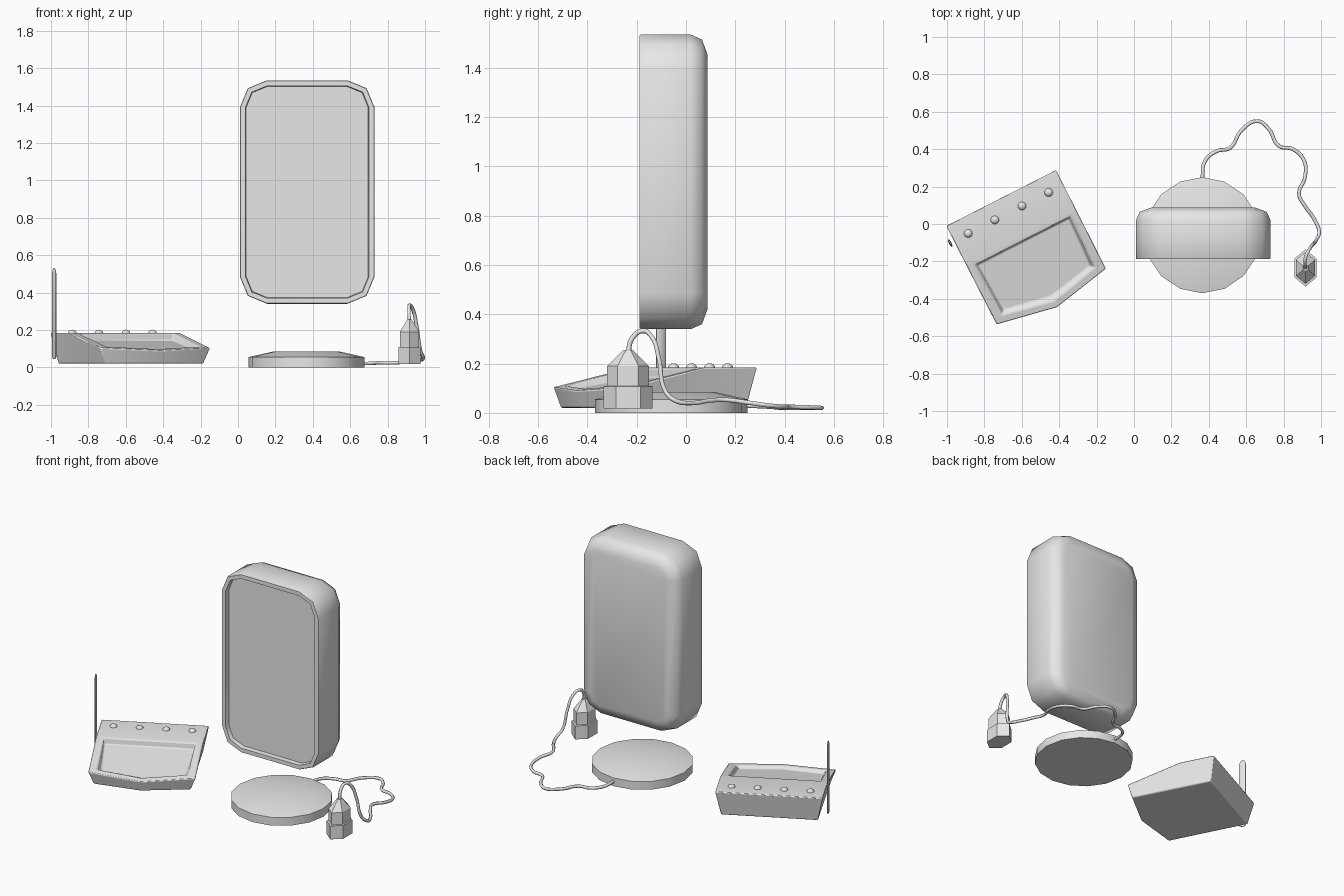
import bpy, bmesh, math
from mathutils import Vector

if "Cube" in bpy.data.objects:
    bpy.data.objects.remove(bpy.data.objects["Cube"])

grey = bpy.data.materials.new("light grey")
grey.diffuse_color = (0.8, 0.8, 0.8, 1)
grey.use_nodes = True
grey.node_tree.nodes["Principled BSDF"].inputs["Base Color"].default_value = grey.diffuse_color


def finish(bm, name, angle):
    """Turn a bmesh into a shaded object with the grey material."""
    bmesh.ops.recalc_face_normals(bm, faces=bm.faces)
    mesh = bpy.data.meshes.new(name)
    bm.to_mesh(mesh)
    bm.free()
    mesh.materials.append(grey)
    ob = bpy.data.objects.new(name, mesh)
    bpy.context.collection.objects.link(ob)
    bpy.ops.object.select_all(action='DESELECT')
    ob.select_set(True)
    bpy.context.view_layer.objects.active = ob
    bpy.ops.object.shade_smooth_by_angle(angle=math.radians(angle))
    return ob


def bridge(bm, a, b):
    n = len(a)
    for i in range(n):
        bm.faces.new((a[i], a[(i + 1) % n], b[(i + 1) % n], b[i]))


def loft(name, rings, angle):
    """Skin a list of closed rings and cap both ends."""
    bm = bmesh.new()
    vs = [[bm.verts.new(p) for p in ring] for ring in rings]
    for a, b in zip(vs, vs[1:]):
        bridge(bm, a, b)
    bm.faces.new(vs[0])
    bm.faces.new(vs[-1])
    return finish(bm, name, angle)


def disc_ring(cx, cy, z, rx, ry, n, start=0.0):
    return [(cx + rx * math.cos(start + 2 * math.pi * i / n),
             cy + ry * math.sin(start + 2 * math.pi * i / n), z) for i in range(n)]


# Monitor: rounded-corner outline lofted through depth, with a recessed screen
def screen_ring(y, inset):
    hw, hh, r = 0.36 - inset, 0.5975 - inset, 0.145 - inset
    pts = []
    for k, (sx, sz) in enumerate(((1, 1), (-1, 1), (-1, -1), (1, -1))):
        for j in range(3):
            a = math.pi / 2 * k + math.pi / 4 * j
            pts.append((0.37 + sx * (hw - r) + r * math.cos(a), y,
                        0.9375 + sz * (hh - r) + r * math.sin(a)))
    return pts


loft("monitor", [screen_ring(y, i) for y, i in (
    (-0.16, 0.034), (-0.188, 0.03), (-0.188, 0.003), (-0.183, 0.0),
    (0.02, 0.0), (0.065, 0.02), (0.087, 0.08))], 50)

# Round stand base
loft("base", [disc_ring(0.365, -0.06, z, r, r, 16) for z, r in (
    (0, 0.31), (0.055, 0.31), (0.085, 0.175))], 30)

# Power plug: flattened hexagonal body with a tapered top
loft("plug", [disc_ring(0.917, -0.235, z, r * 0.7, r, 6, math.pi / 2) for z, r in (
    (0.018, 0.099), (0.108, 0.099), (0.11, 0.085), (0.19, 0.085),
    (0.245, 0.03), (0.255, 0.02))], 25)

# Cable from the base to the plug
path = [(0.365, 0.23, 0.03), (0.38, 0.337, 0.025), (0.444, 0.39, 0.02), (0.513, 0.406, 0.02),
        (0.572, 0.497, 0.02), (0.66, 0.55, 0.02), (0.72, 0.508, 0.022), (0.775, 0.417, 0.025),
        (0.85, 0.40, 0.025), (0.91, 0.337, 0.03), (0.914, 0.25, 0.042), (0.882, 0.16, 0.053),
        (0.914, 0.096, 0.05), (0.963, 0.027, 0.04), (0.99, -0.043, 0.05), (0.975, -0.085, 0.09),
        (0.955, -0.11, 0.22), (0.935, -0.14, 0.31), (0.918, -0.175, 0.333), (0.914, -0.22, 0.30),
        (0.917, -0.235, 0.24)]
curve = bpy.data.curves.new("cable", 'CURVE')
curve.dimensions = '3D'
curve.bevel_depth = 0.01
curve.bevel_resolution = 1
curve.resolution_u = 6
spline = curve.splines.new('BEZIER')
spline.bezier_points.add(len(path) - 1)
for bp, p in zip(spline.bezier_points, path):
    bp.co = p
    bp.handle_left_type = bp.handle_right_type = 'AUTO'
curve.materials.append(grey)
bpy.context.collection.objects.link(bpy.data.objects.new("cable", curve))

# Control box frame: u runs along its back edge, v towards its front
ORIGIN = Vector((-1.005, -0.01, 0))
U, V, UP = Vector((0.891, 0.454, 0)), Vector((0.454, -0.891, 0)), Vector((0, 0, 1))


def local(u, v, z):
    return ORIGIN + U * u + V * v + UP * z


def slope(v):
    """Height of the sloping front part of the box."""
    return 0.185 - max(0, v - 0.235) * 0.225


# Control box: flared body, flat rear shelf, sloping front with a recessed panel
bm = bmesh.new()
outline = [(0, 0), (0, 0.235), (0, 0.593), (0.33, 0.658), (0.66, 0.593), (0.66, 0.235), (0.66, 0)]
top = [bm.verts.new(local(u, v, slope(v))) for u, v in outline]
bottom = [bm.verts.new(local(0.33 + (u - 0.33) * 0.9, 0.033 + v * 0.915, 0.02)) for u, v in outline]
bridge(bm, top, bottom)
bm.faces.new(bottom)
bm.faces.new((top[0], top[1], top[5], top[6]))
rim_uv = [(0.048, 0.255), (0.048, 0.562), (0.33, 0.62), (0.612, 0.562), (0.612, 0.255)]
rim = [bm.verts.new(local(u, v, slope(v))) for u, v in rim_uv]
floor_uv = [(0.055, 0.262), (0.075, 0.54), (0.33, 0.59), (0.585, 0.54), (0.605, 0.262)]
panel = [bm.verts.new(local(u, v, slope(v) - 0.02 - 0.05 * (0.6 - v))) for u, v in floor_uv]
bridge(bm, top[1:6], rim)
bridge(bm, rim, panel)
bm.faces.new(panel)
box = finish(bm, "control_box", 30)
bev = box.modifiers.new("soft edges", 'BEVEL')
bev.width = 0.006
bev.segments = 2
bev.limit_method = 'ANGLE'
bev.angle_limit = math.radians(35)

# Row of round buttons on the rear shelf
for u in (0.087, 0.247, 0.41, 0.57):
    bm = bmesh.new()
    bmesh.ops.create_uvsphere(bm, u_segments=16, v_segments=8, radius=0.023)
    bmesh.ops.scale(bm, vec=(1, 1, 0.8), verts=bm.verts)
    bmesh.ops.translate(bm, vec=local(u, 0.09, 0.183), verts=bm.verts)
    finish(bm, "button", 60)

# Antenna: thin blade with a rounded tip beside the box
rings = []
for z, s in ((0.045, 0.5), (0.055, 1), (0.50, 1), (0.52, 0.75), (0.53, 0.3)):
    rings.append([local(-0.022 + 0.007 * s * math.cos(a), 0.092 + 0.023 * s * math.sin(a), z)
                  for a in (2 * math.pi * i / 10 for i in range(10))])
loft("antenna", rings, 50)
